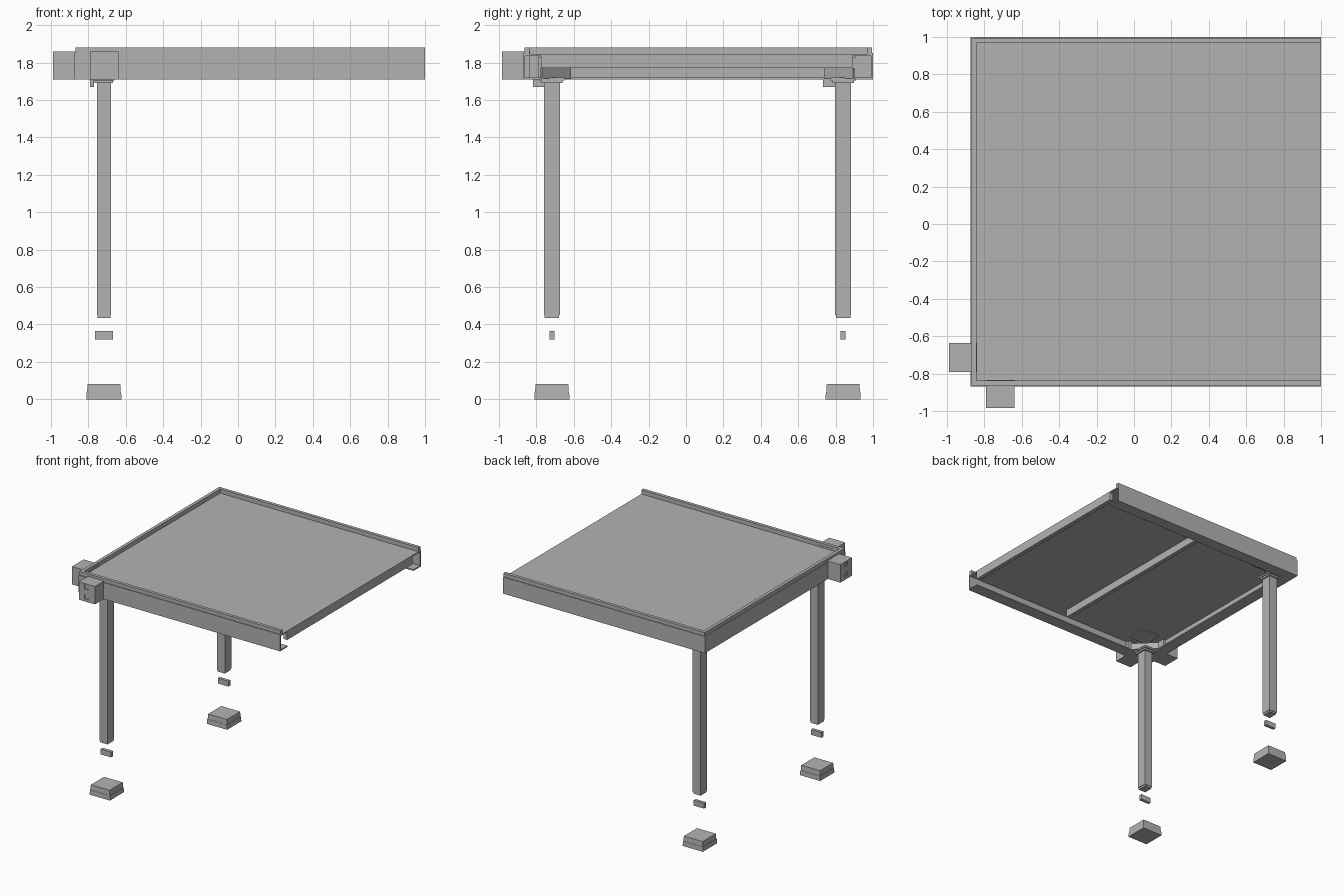
import bpy, bmesh
from mathutils import Vector, Matrix
from math import radians

cube = bpy.data.objects.get("Cube")
if cube:
    bpy.data.objects.remove(cube, do_unlink=True)

grey = bpy.data.materials.new("plain_grey")
grey.use_nodes = True
GREY = (0.45, 0.45, 0.45, 1)
grey.diffuse_color = GREY
grey.node_tree.nodes["Principled BSDF"].inputs["Base Color"].default_value = GREY


def finish(name, bm):
    bmesh.ops.recalc_face_normals(bm, faces=bm.faces)
    mesh = bpy.data.meshes.new(name)
    bm.to_mesh(mesh)
    bm.free()
    mesh.materials.append(grey)
    obj = bpy.data.objects.new(name, mesh)
    bpy.context.scene.collection.objects.link(obj)
    return obj


def box(name, x, y, z, turn=0, taper=1):
    """Box from (min, max) ranges, turned about its own vertical axis."""
    bm = bmesh.new()
    bmesh.ops.create_cube(bm, size=1)
    for v in bm.verts:
        if v.co.z > 0:
            v.co.x *= taper
            v.co.y *= taper
    size = Vector((x[1] - x[0], y[1] - y[0], z[1] - z[0]))
    mid = Vector((sum(x), sum(y), sum(z))) / 2
    bmesh.ops.transform(bm, verts=bm.verts, matrix=Matrix.Translation(mid)
                        @ Matrix.Rotation(radians(turn), 4, 'Z')
                        @ Matrix.Diagonal(size).to_4x4())
    return finish(name, bm)


# Gutter beam: a channel profile swept around three sides with mitred corners
LEFT, RIGHT, FRONT, BACK = -0.875, 1.0, -0.87, 1.0
profile = [(0, 1.71), (0.1, 1.71), (0.1, 1.72), (0.01, 1.72), (0.01, 1.845),
           (0.033, 1.845), (0.033, 1.88), (0.006, 1.88), (0.006, 1.85), (0, 1.85)]
bm = bmesh.new()
rings = []
for cx, cy, dx, dy in [(RIGHT, FRONT, 0, 1), (LEFT, FRONT, 1, 1),
                       (LEFT, BACK, 1, -1), (RIGHT, BACK, 0, -1)]:
    rings.append([bm.verts.new((cx + dx * d, cy + dy * d, z)) for d, z in profile])
n = len(profile)
for a, b in zip(rings, rings[1:]):
    for i in range(n):
        j = (i + 1) % n
        bm.faces.new((a[i], a[j], b[j], b[i]))
bm.faces.new(rings[0])
bm.faces.new(rings[-1])
finish("gutter_beam", bm)

# Roof panel and the joists below it
box("roof_panel", (LEFT + 0.01, RIGHT), (FRONT + 0.01, BACK - 0.01), (1.835, 1.845))
for name, x in (("centre_joist", 0.02), ("edge_joist", 0.965)):
    box(name, (x, x + 0.035), (-0.775, 0.89), (1.77, 1.835))

# Bracket boxes with two square recesses on their outer faces
front_box = box("front_bracket_box", (-0.79, -0.64), (-0.985, -0.835), (1.71, 1.86))
side_box = box("side_bracket_box", (-0.99, -0.84), (-0.79, -0.635), (1.71, 1.86))
for z in (1.732, 1.815):
    span = (z, z + 0.036)
    cutters = [(front_box, box("front_recess_cutter", (-0.737, -0.7), (-1.05, -0.977), span)),
               (side_box, box("side_recess_cutter", (-1.05, -0.982), (-0.731, -0.694), span))]
    for target, cutter in cutters:
        cutter.hide_render = True
        cutter.hide_viewport = True
        cutter.display_type = 'WIRE'
        cut = target.modifiers.new("recess", 'BOOLEAN')
        cut.operation = 'DIFFERENCE'
        cut.solver = 'EXACT'
        cut.object = cutter

# Posts with caps, corner fixings, anchors and footings
PX = -0.717


def around(centre, half):
    return (centre - half, centre + half)


for label, py, side in (("front", -0.717, -1), ("back", 0.84, 1)):
    box(label + "_post", around(PX, 0.038), around(py, 0.043), (0.45, 1.69))
    box(label + "_post_plug", around(PX, 0.034), around(py, 0.039), (0.435, 0.45))
    box(label + "_post_cap", around(PX, 0.05), around(py, 0.057), (1.69, 1.705))
    box(label + "_cap_plate", around(PX, 0.058), around(py, 0.068), (1.705, 1.72))
    inner = py - side * 0.02
    box(label + "_corner_plate", around(PX + 0.02, 0.085), around(inner, 0.085), (1.828, 1.835))
    # Thin brace set across the corner, inside the post
    box(label + "_corner_brace", around(PX + 0.02, 0.11), around(inner, 0.006),
        (1.715, 1.77), turn=side * 45)
    hook_y = -0.783 if side < 0 else 0.768
    box(label + "_hook", (-0.79, -0.77), around(hook_y, 0.036), (1.67, 1.712))
    box(label + "_anchor_block", around(PX, 0.048), around(py, 0.013), (0.32, 0.365))
    box(label + "_footing_base", around(PX, 0.094), around(py, 0.094), (0, 0.04), taper=0.98)
    box(label + "_footing_top", around(PX, 0.09), around(py, 0.09), (0.04, 0.082), taper=0.97)
